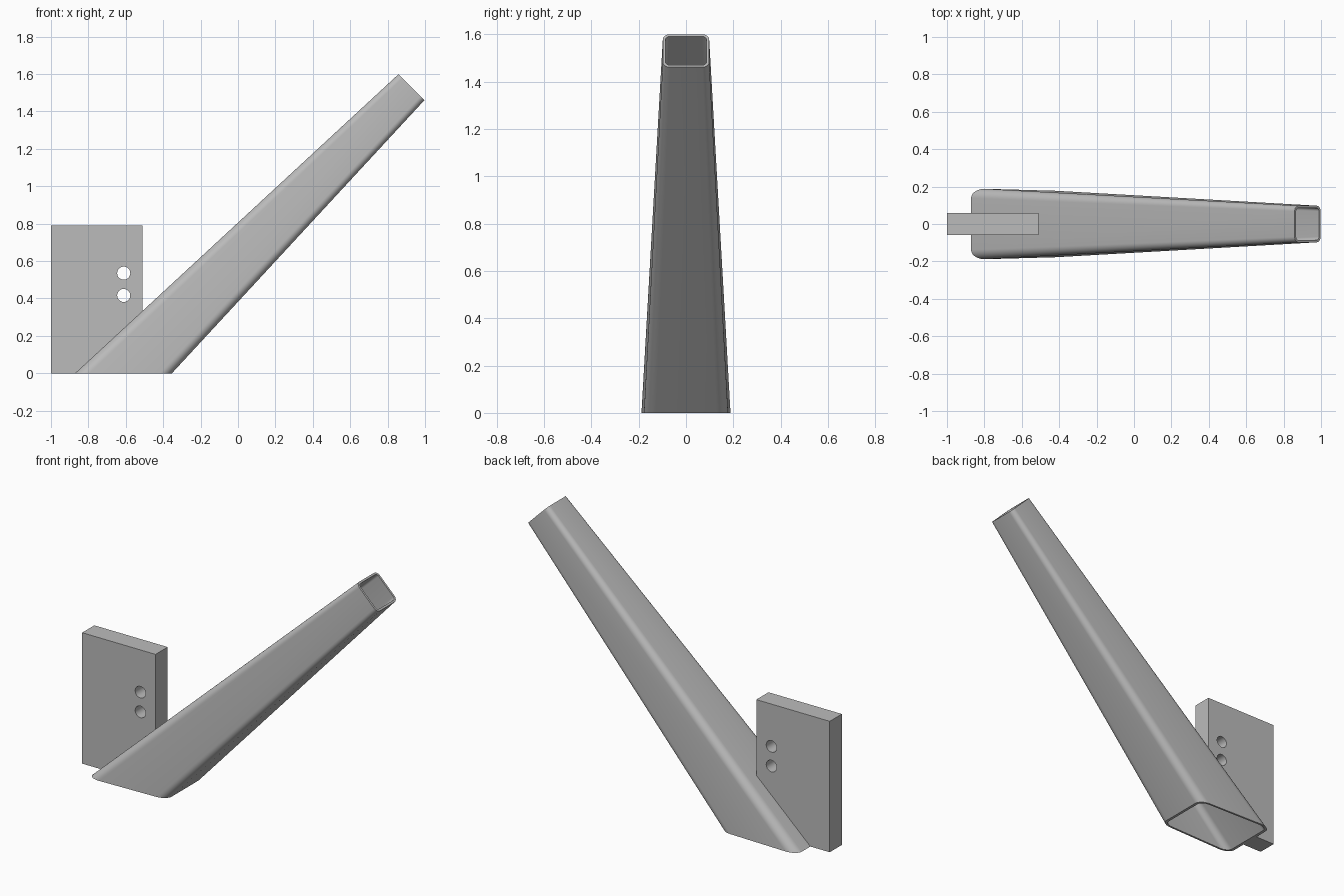
import bpy, bmesh, math
from mathutils import Vector

cube = bpy.data.objects.get("Cube")
if cube:
    bpy.data.objects.remove(cube)

steel = bpy.data.materials.new("plain_grey_steel")
steel.use_nodes = True
grey = (0.5, 0.5, 0.5, 1)
steel.diffuse_color = grey
steel.node_tree.nodes["Principled BSDF"].inputs["Base Color"].default_value = grey


def add_object(name, bm):
    bmesh.ops.recalc_face_normals(bm, faces=bm.faces)
    mesh = bpy.data.meshes.new(name)
    bm.to_mesh(mesh)
    bm.free()
    obj = bpy.data.objects.new(name, mesh)
    bpy.context.collection.objects.link(obj)
    mesh.materials.append(steel)
    return obj


def activate(obj):
    bpy.ops.object.select_all(action='DESELECT')
    obj.select_set(True)
    bpy.context.view_layer.objects.active = obj


# Tapered square tube: leans at 45 degrees, cut level with the ground
TIP = Vector((0.928, 0, 1.53))
DOWN = Vector((-1, 0, -1)).normalized()
UP = Vector((-1, 0, 1)).normalized()
SIDE = Vector((0, 1, 0))
WALL, LENGTH, STEPS = 0.012, 2.4, 8


def section(distance, half, radius):
    points = []
    for quarter in range(4):
        mid = math.radians(45 + 90 * quarter)
        cx = math.copysign(half - radius, math.cos(mid))
        cy = math.copysign(half - radius, math.sin(mid))
        for i in range(STEPS + 1):
            a = math.radians(90) * (quarter + i / STEPS)
            points.append(TIP + DOWN * distance + SIDE * (cx + radius * math.cos(a))
                          + UP * (cy + radius * math.sin(a)))
    return points


def shell_loops(bm, inset):
    top = section(0, 0.098 - inset, 0.03 - inset)
    end = section(LENGTH, 0.192 - inset, 0.052 - inset)
    foot = [p.lerp(q, p.z / (p.z - q.z)) for p, q in zip(top, end)]
    return [bm.verts.new(p) for p in top], [bm.verts.new(p) for p in foot]


bm = bmesh.new()
outer_top, outer_foot = shell_loops(bm, 0)
inner_top, inner_foot = shell_loops(bm, WALL)
loops = [outer_top, outer_foot, inner_foot, inner_top]
n = len(outer_top)
for a, b in zip(loops, loops[1:] + loops[:1]):
    for i in range(n):
        j = (i + 1) % n
        bm.faces.new((a[i], a[j], b[j], b[i]))
tube = add_object("tapered_tube", bm)
activate(tube)
bpy.ops.object.shade_smooth_by_angle(angle=math.radians(30))

# Mounting plate: its lower corner is trimmed to the tube's upper wall
outline = [(-1, 0), (-0.87, 0), (-0.51, 0.333), (-0.51, 0.79), (-1, 0.79)]
HALF = 0.058
bm = bmesh.new()
face = bm.faces.new([bm.verts.new((x, -HALF, z)) for x, z in outline])
moved = bmesh.ops.extrude_face_region(bm, geom=[face])["geom"]
bmesh.ops.translate(bm, vec=(0, 2 * HALF, 0),
                    verts=[v for v in moved if isinstance(v, bmesh.types.BMVert)])
plate = add_object("mounting_plate", bm)

# Two bolt holes through the plate
for z in (0.535, 0.416):
    bpy.ops.mesh.primitive_cylinder_add(vertices=32, radius=0.035, depth=0.4,
                                        location=(-0.611, 0, z),
                                        rotation=(math.radians(90), 0, 0))
    cutter = bpy.context.object
    cutter.name = "bolt_hole_cutter"
    cutter.hide_render = True
    cutter.data.materials.append(steel)
    hole = plate.modifiers.new("bolt_hole", 'BOOLEAN')
    hole.operation = 'DIFFERENCE'
    hole.solver = 'EXACT'
    hole.object = cutter
    activate(plate)
    bpy.ops.object.modifier_apply(modifier=hole.name)
    bpy.data.objects.remove(cutter)
activate(plate)
bpy.ops.object.shade_smooth_by_angle(angle=math.radians(30))
